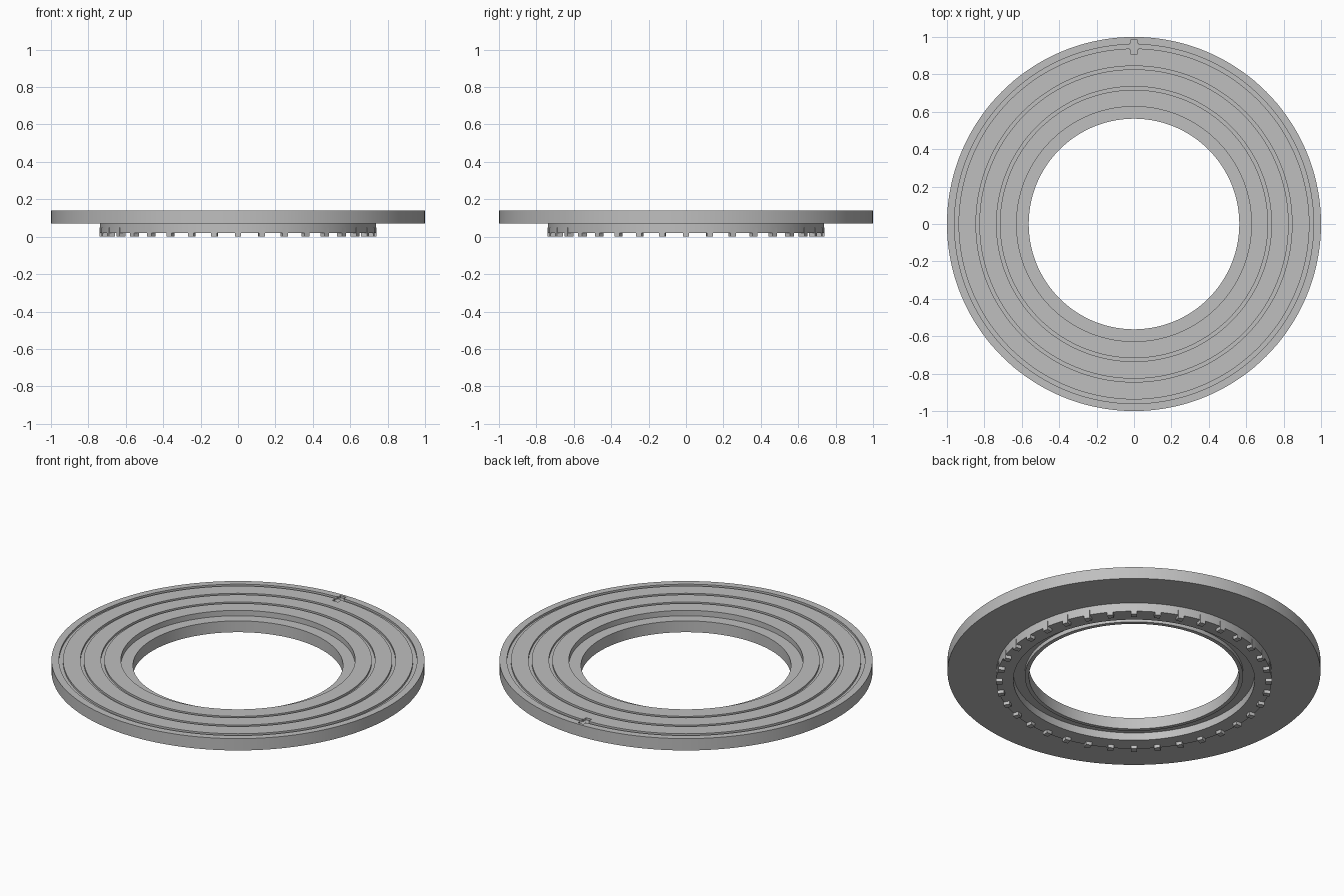
import bpy, bmesh, math
from mathutils import Matrix, Vector

if "Cube" in bpy.data.objects:
    bpy.data.objects.remove(bpy.data.objects["Cube"])

SEGMENTS = 144

grey = bpy.data.materials.new("plain grey")
grey.diffuse_color = (0.52, 0.52, 0.52, 1)
grey.use_nodes = True
grey.node_tree.nodes["Principled BSDF"].inputs["Base Color"].default_value = grey.diffuse_color


def make_object(name, bm):
    bmesh.ops.recalc_face_normals(bm, faces=bm.faces)
    mesh = bpy.data.meshes.new(name)
    bm.to_mesh(mesh)
    bm.free()
    mesh.materials.append(grey)
    obj = bpy.data.objects.new(name, mesh)
    bpy.context.collection.objects.link(obj)
    return obj


def revolve(name, profile):
    """Closed ring from a closed (radius, height) profile."""
    bm = bmesh.new()
    rings = []
    for i in range(SEGMENTS):
        a = 2 * math.pi * i / SEGMENTS
        rings.append([bm.verts.new((r * math.cos(a), r * math.sin(a), z)) for r, z in profile])
    n = len(profile)
    for i in range(SEGMENTS):
        a, b = rings[i], rings[(i + 1) % SEGMENTS]
        for j in range(n):
            k = (j + 1) % n
            bm.faces.new((a[j], b[j], b[k], a[k]))
    return make_object(name, bm)


def add_box(bm, lo, hi, turn=0.0):
    lo, hi = Vector(lo), Vector(hi)
    m = (Matrix.Rotation(turn, 4, 'Z') @ Matrix.Translation((lo + hi) / 2)
         @ Matrix.Diagonal((*(hi - lo), 1)))
    bmesh.ops.create_cube(bm, size=1, matrix=m)


# Ring body: flange, three top grooves, inner ledge, hanging lip and collar
top, floor = 0.14, 0.128
profile = [(1.0, 0.07), (1.0, top)]
for outer, inner in ((0.96, 0.938), (0.845, 0.827), (0.735, 0.717)):
    profile += [(outer, top), (outer, floor), (inner, floor), (inner, top)]
profile += [(0.628, top), (0.628, 0.108), (0.563, 0.108),   # ledge
            (0.563, 0.041), (0.585, 0.041), (0.585, 0.064),  # lip
            (0.647, 0.064), (0.647, 0.019), (0.738, 0.019), (0.738, 0.07)]  # collar
body = revolve("ring_body", profile)

# Index mark: short radial slot with side arms across the outer groove
for name, lo, hi in (("index_slot_cutter", (-0.018, 0.908, 0.127), (0.018, 0.984, 0.2)),
                     ("index_arm_cutter", (-0.025, 0.934, 0.1265), (0.025, 0.964, 0.2))):
    bm = bmesh.new()
    add_box(bm, lo, hi)
    cutter = make_object(name, bm)
    cutter.hide_render = True
    mod = body.modifiers.new(name, 'BOOLEAN')
    mod.operation, mod.solver, mod.object = 'DIFFERENCE', 'EXACT', cutter
    bpy.context.view_layer.objects.active = body
    bpy.ops.object.modifier_apply(modifier=mod.name)
    bpy.data.objects.remove(cutter)

# Teeth around the lower edge of the collar
bm = bmesh.new()
for i in range(36):
    add_box(bm, (0.705, -0.016, 0.0), (0.7395, 0.016, 0.05), math.radians(10 * i))
teeth = make_object("collar_teeth", bm)

# Smooth round walls, sharp edges kept
bpy.ops.object.select_all(action='DESELECT')
body.select_set(True)
bpy.context.view_layer.objects.active = body
bpy.ops.object.shade_smooth_by_angle(angle=math.radians(30))
